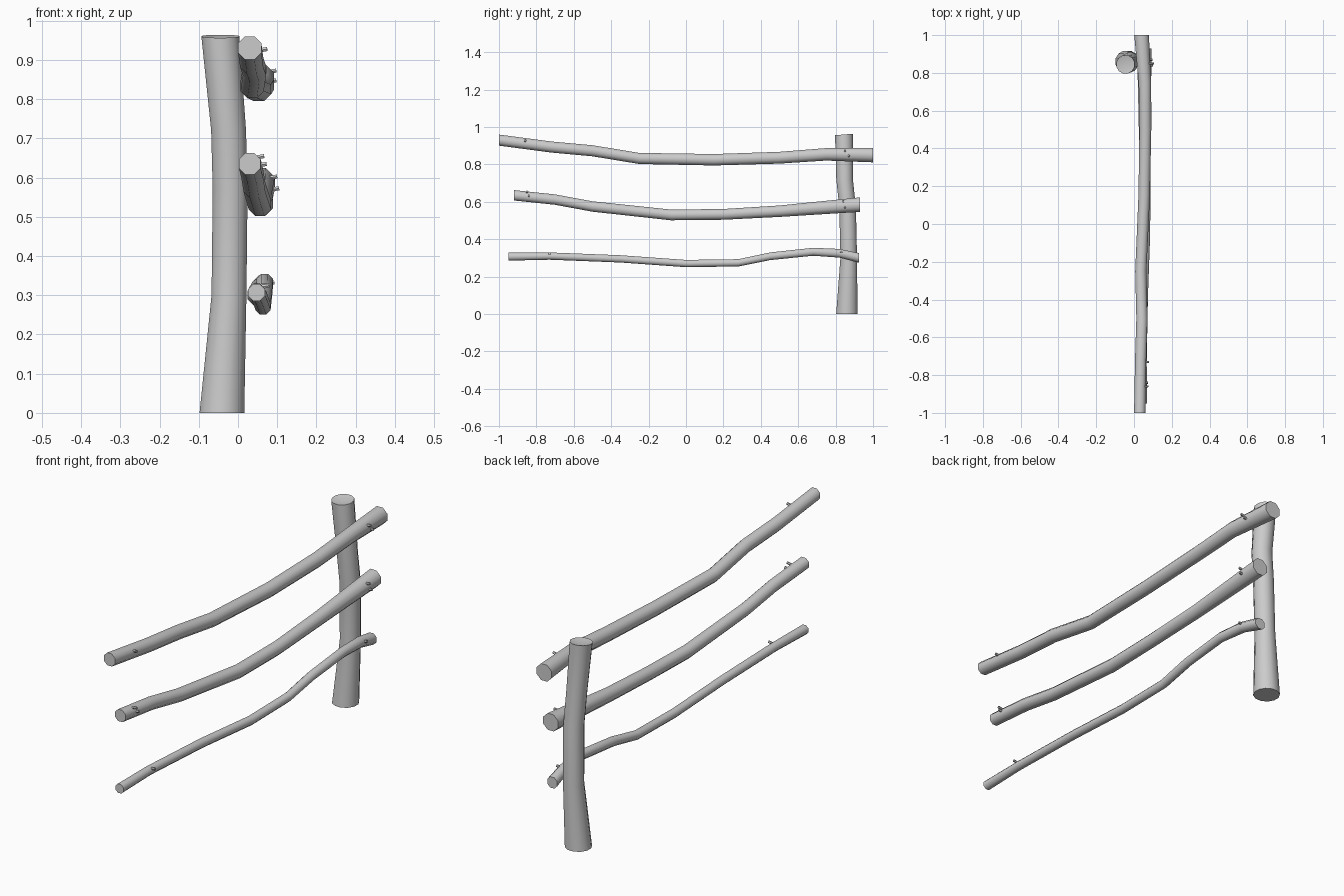
import bpy, bmesh, math
from mathutils import Vector

cube = bpy.data.objects.get("Cube")
if cube:
    bpy.data.objects.remove(cube, do_unlink=True)

wood = bpy.data.materials.new("grey_wood")
wood.use_nodes = True
GREY = (0.6, 0.6, 0.6, 1)
wood.diffuse_color = GREY
wood.node_tree.nodes["Principled BSDF"].inputs["Base Color"].default_value = GREY


def log(name, stations, sides, upright=False, dent=0.0):
    """Loft rings through (x, y, z, radius) stations and cap both ends."""
    bm = bmesh.new()
    rings = []
    for x, y, z, r in stations:
        ring = []
        for i in range(sides):
            a = math.tau * (i + 0.5) / sides
            u, v = r * math.cos(a), r * math.sin(a)
            offset = Vector((u, v, 0)) if upright else Vector((u, 0, v))
            ring.append(bm.verts.new(Vector((x, y, z)) + offset))
        rings.append(ring)
    for a, b in zip(rings, rings[1:]):
        for i in range(sides):
            j = (i + 1) % sides
            bm.faces.new((a[i], a[j], b[j], b[i]))
    bm.faces.new(rings[0])
    if dent:
        # Tilted end with a shallow hollow
        for vert in rings[-1]:
            vert.co.z += (vert.co.y - stations[-1][1]) * 0.08
        x, y, z, r = stations[-1]
        middle = bm.verts.new((x, y, z - dent))
        for i in range(sides):
            bm.faces.new((rings[-1][i], rings[-1][(i + 1) % sides], middle))
    else:
        bm.faces.new(rings[-1])
    bmesh.ops.recalc_face_normals(bm, faces=bm.faces)
    mesh = bpy.data.meshes.new(name)
    bm.to_mesh(mesh)
    bm.free()
    mesh.materials.append(wood)
    obj = bpy.data.objects.new(name, mesh)
    bpy.context.collection.objects.link(obj)
    bpy.ops.object.select_all(action="DESELECT")
    obj.select_set(True)
    bpy.context.view_layer.objects.active = obj
    bpy.ops.object.shade_smooth_by_angle(angle=math.radians(50))


def nail(name, x, y, z):
    """Short peg sticking out of the outer side of a rail."""
    bpy.ops.mesh.primitive_cylinder_add(vertices=6, radius=0.006, depth=0.03,
                                        location=(x, y, z),
                                        rotation=(0, math.radians(80), 0))
    obj = bpy.context.object
    obj.name = name
    obj.data.materials.append(wood)


# Post
log("post", [(-.041, .86, 0, .059), (-.023, .87, .3, .046),
             (-.02, .864, .57, .046), (-.024, .848, .72, .046),
             (-.045, .845, .96, .05)], 12, upright=True, dent=0.01)

# Rails, from front to back
log("top_rail", [(.03, -1, .93, .032), (.035, -.72, .893, .032),
                 (.042, -.5, .873, .032), (.036, -.25, .832, .032),
                 (.054, .15, .825, .033), (.06, .5, .836, .034),
                 (.058, .75, .854, .036), (.04, 1, .85, .042)], 8)
log("middle_rail", [(.03, -.92, .635, .03), (.036, -.7, .612, .03),
                    (.042, -.5, .575, .03), (.056, -.08, .53, .031),
                    (.06, .2, .533, .031), (.056, .5, .55, .033),
                    (.055, .93, .585, .042)], 8)
log("bottom_rail", [(.047, -.95, .307, .023), (.048, -.73, .31, .021),
                    (.055, -.35, .295, .021), (.064, 0, .27, .021),
                    (.064, .28, .274, .021), (.067, .45, .309, .022),
                    (.068, .68, .333, .023), (.06, .82, .325, .025),
                    (.05, .925, .3, .028)], 8)

# Nails
nails = {
    "top": [(.06, -.86, .925), (.083, .85, .87), (.083, .87, .845)],
    "middle": [(.052, -.85, .652), (.058, -.84, .632), (.085, .84, .6), (.09, .85, .57)],
    "bottom": [(.065, -.73, .322), (.078, .83, .33)],
}
for rail, spots in nails.items():
    for n, spot in enumerate(spots):
        nail(f"{rail}_rail_nail_{n + 1}", *spot)
